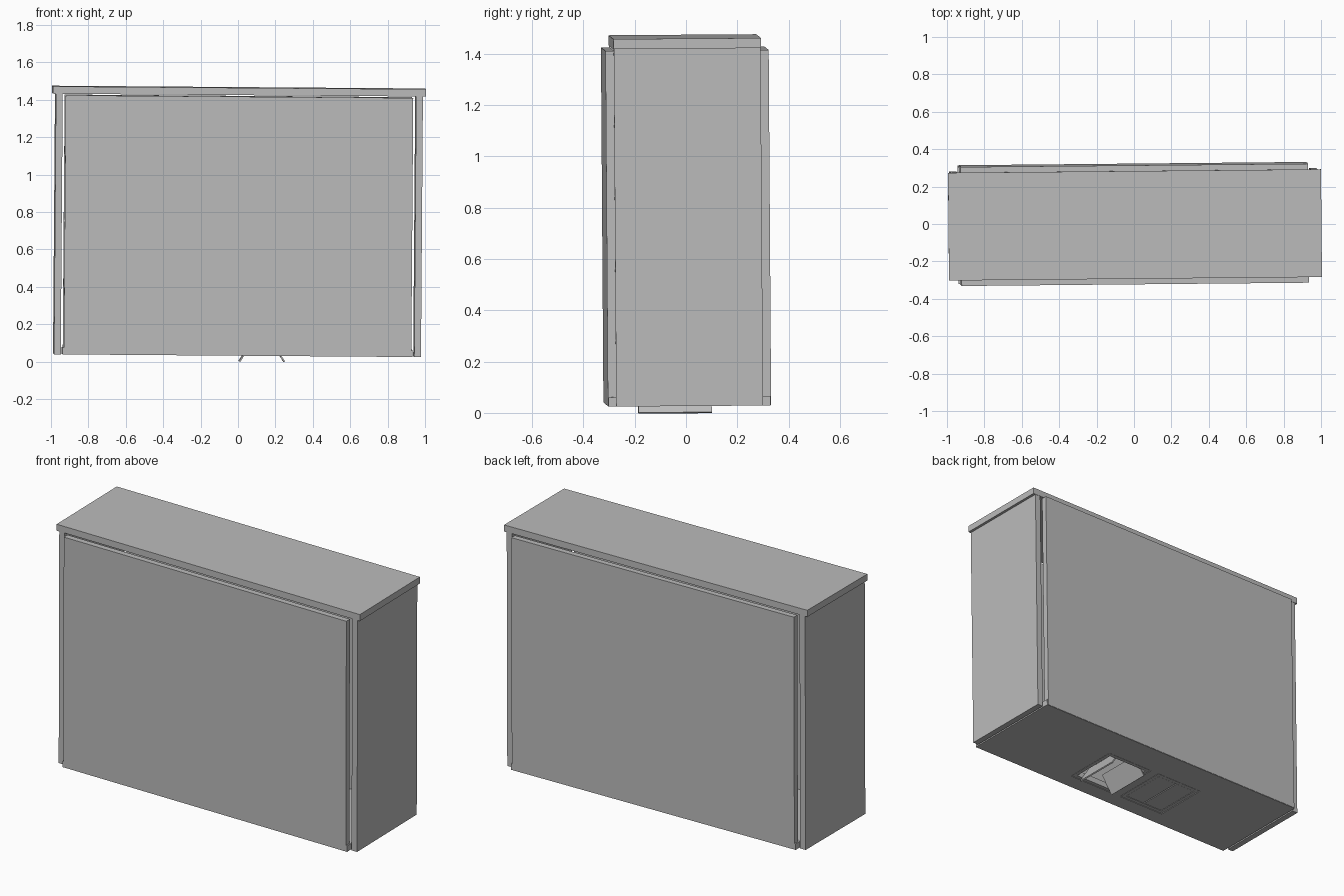
import bpy
import math
from mathutils import Matrix, Vector

old = bpy.data.objects.get("Cube")
if old:
    bpy.data.objects.remove(old, do_unlink=True)

# One plain grey finish for the whole cabinet
grey = bpy.data.materials.new("plain grey")
grey.use_nodes = True
grey.diffuse_color = (0.5, 0.5, 0.5, 1)
grey.node_tree.nodes["Principled BSDF"].inputs["Base Color"].default_value = grey.diffuse_color

# The whole cabinet leans very slightly about its centre
CENTRE = Vector((0, 0, 0.75))
LEAN = (Matrix.Translation(CENTRE)
        @ Matrix.Rotation(0.0095, 4, 'Z')
        @ Matrix.Rotation(0.0075, 4, 'Y')
        @ Matrix.Rotation(0.007, 4, 'X')
        @ Matrix.Translation(-CENTRE))


def box(name, x, y, z, turn=0.0):
    """Box from (low, high) ranges, optionally turned about its own y axis."""
    bpy.ops.mesh.primitive_cube_add(size=1)
    ob = bpy.context.object
    ob.name = name
    mid = Vector([(r[0] + r[1]) / 2 for r in (x, y, z)])
    size = [r[1] - r[0] for r in (x, y, z)]
    ob.data.transform(Matrix.Diagonal((*size, 1)))
    ob.matrix_world = LEAN @ Matrix.Translation(mid) @ Matrix.Rotation(turn, 4, 'Y')
    ob.data.materials.append(grey)
    return ob


BASE = 0.034
THICK = 0.036

# Top board and the two side walls
box("top_board", (-0.997, 0.997), (-0.288, 0.288), (1.427, 1.466))
for side, s in (("left", 1), ("right", -1)):
    box(side + "_wall", sorted((s * 0.945, s * 0.981)), (-0.286, 0.286), (BASE, 1.427))

# Front and back panels, standing proud of the walls with a narrow gap
for side, s in (("front", -1), ("back", 1)):
    box(side + "_panel", (-0.929, 0.929), sorted((s * 0.284, s * 0.318)), (BASE + 0.002, 1.419))

# Bottom board with two hatch openings
bottom = box("bottom_board", (-0.936, 0.936), (-0.316, 0.316), (BASE, BASE + THICK))
HATCH_Y = -0.05
HALF_X, HALF_Y, RIM = 0.158, 0.17, 0.022


def hatch(name, cx):
    """Cut an opening and fit a slim frame into it."""
    cutter = box(name + "_cutter", (cx - HALF_X, cx + HALF_X),
                 (HATCH_Y - HALF_Y, HATCH_Y + HALF_Y), (BASE - 0.1, BASE + 0.1))
    cutter.hide_render = True
    cutter.hide_viewport = True
    cutter.display_type = 'WIRE'
    cut = bottom.modifiers.new(name, 'BOOLEAN')
    cut.operation = 'DIFFERENCE'
    cut.solver = 'EXACT'
    cut.object = cutter
    z = (BASE + 0.001, BASE + THICK)
    hx, hy = HALF_X - 0.003, HALF_Y - 0.003
    for s, end in ((-1, "a"), (1, "b")):
        box(name + "_long_rim_" + end, sorted((cx + s * hx, cx + s * (hx - RIM))),
            (HATCH_Y - hy, HATCH_Y + hy), z)
        box(name + "_short_rim_" + end, (cx - hx + RIM, cx + hx - RIM),
            sorted((HATCH_Y + s * hy, HATCH_Y + s * (hy - RIM))), z)


OPEN_X, CLOSED_X = 0.14, -0.23
hatch("open_hatch", OPEN_X)
hatch("closed_hatch", CLOSED_X)

FLAP_Y = (HATCH_Y - 0.143, HATCH_Y + 0.143)
for s, side in ((-1, "right"), (1, "left")):
    # Closed pair, flush with the board
    box("closed_flap_" + side, sorted((CLOSED_X + s * 0.003, CLOSED_X + s * 0.131)),
        FLAP_Y, (BASE + 0.002, BASE + 0.014))
    # Open pair, tipped so the outer edges hang below the board
    mid = OPEN_X - 0.008 + s * 0.085
    box("open_flap_" + side, (mid - 0.064, mid + 0.064), FLAP_Y,
        (BASE + 0.018, BASE + 0.026), turn=s * math.radians(57))

bpy.context.view_layer.update()
